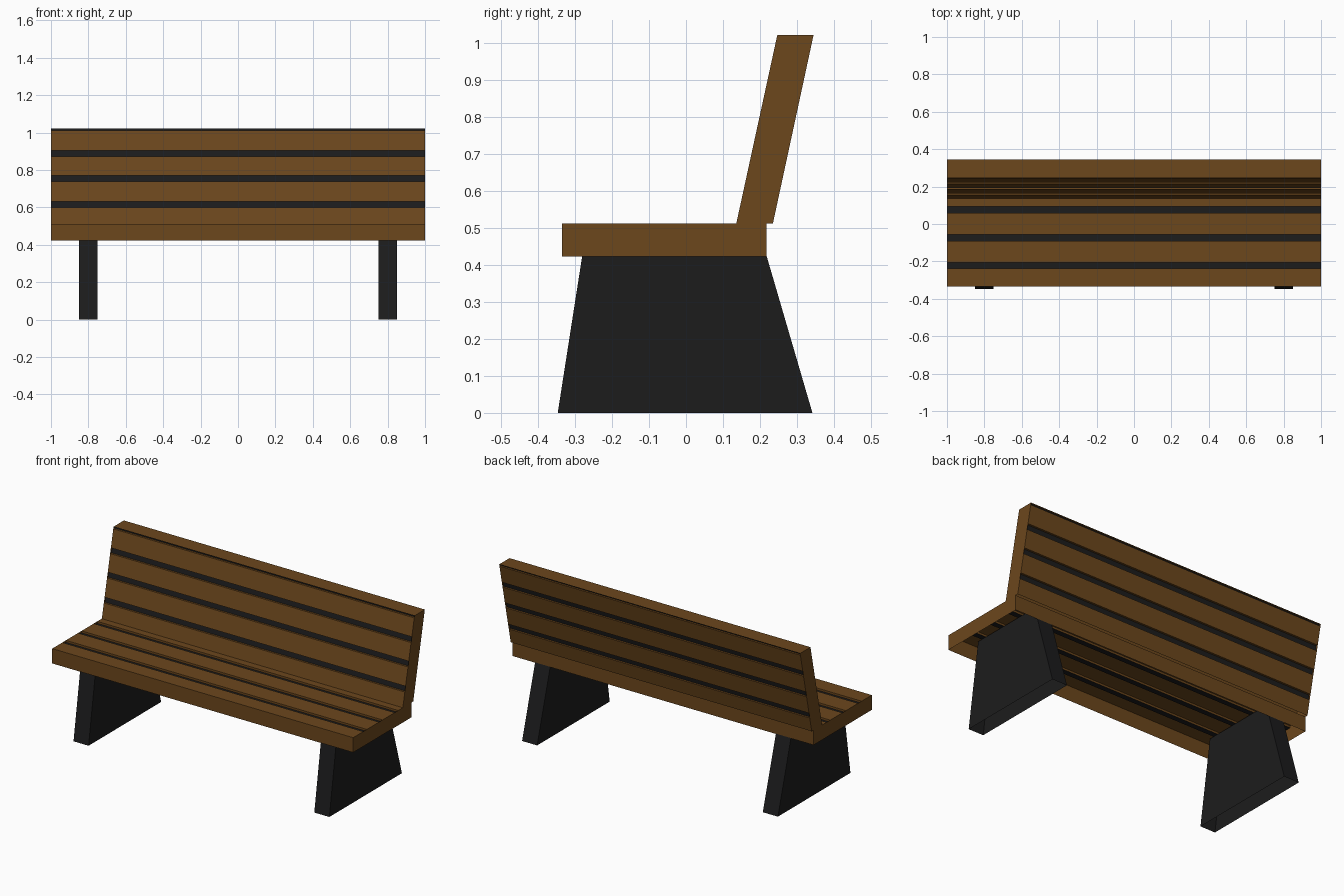
import bpy, bmesh
from mathutils import Vector

if "Cube" in bpy.data.objects:
    bpy.data.objects.remove(bpy.data.objects["Cube"])


def material(name, rgb):
    m = bpy.data.materials.new(name)
    m.diffuse_color = (*rgb, 1)
    m.use_nodes = True
    m.node_tree.nodes["Principled BSDF"].inputs["Base Color"].default_value = m.diffuse_color
    return m


WOOD = material("brown wood", (0.150, 0.063, 0.012))
DARK = material("dark metal", (0.0115, 0.0115, 0.012))
DEPTH = 0.012  # how far the gaps between planks are sunk


def strips(p, q, bands, axis, inward):
    """Split edge p-q into (start, end, material) pieces with sunken dark gaps."""
    p, q, inward = Vector(p), Vector(q), Vector(inward) * DEPTH

    def at(level):
        return p.lerp(q, (level - p[axis]) / (q[axis] - p[axis]))

    pieces, last = [], p
    for lo, hi in bands:
        a, b = at(lo), at(hi)
        pieces += [(last, a, 0), (a, a + inward, 0), (a + inward, b + inward, 1)]
        if (b - q).length > 1e-5:
            pieces.append((b + inward, b, 0))
        last = b
    if (last - q).length > 1e-5:
        pieces.append((last, q, 0))
    return pieces


def shell(name, profile, pieces, x0, x1, mats):
    """Sweep (y, z) pieces along x and close both ends with the plain profile."""
    bm = bmesh.new()
    for x in (x0, x1):
        bm.faces.new([bm.verts.new((x, *p)) for p in profile])
    for a, b, index in pieces:
        f = bm.faces.new([bm.verts.new(co) for co in
                          ((x0, *a), (x0, *b), (x1, *b), (x1, *a))])
        f.material_index = index
    bmesh.ops.remove_doubles(bm, verts=bm.verts, dist=1e-5)
    bmesh.ops.recalc_face_normals(bm, faces=bm.faces)
    me = bpy.data.meshes.new(name)
    bm.to_mesh(me)
    bm.free()
    for m in mats:
        me.materials.append(m)
    ob = bpy.data.objects.new(name, me)
    bpy.context.collection.objects.link(ob)


# Seat: hollow tray, open underneath, with sunken gaps along the top
A, B, C, D = (-0.335, 0.423), (-0.335, 0.512), (0.218, 0.512), (0.218, 0.423)
gaps = [(y, y + 0.034) for y in (-0.239, -0.090, 0.059)]
shell("seat", [A, B, C, D],
      [(A, B, 0), (C, D, 0)] + strips(B, C, gaps, 0, (0, -1)),
      -1, 1, (WOOD, DARK))

# Backrest: leaning hollow box, open at the bottom, gaps on front and back
A, B, C, D = (0.136, 0.512), (0.247, 1.022), (0.345, 1.022), (0.235, 0.512)
gaps = [(0.599, 0.631), (0.738, 0.770), (0.873, 0.905), (1.010, 1.022)]
shell("backrest", [A, B, C, D],
      [(B, C, 0)] + strips(A, B, gaps, 1, (1, 0)) + strips(D, C, gaps, 1, (-1, 0)),
      -1, 1, (WOOD, DARK))

# Legs: tapered, open underneath, reaching up inside the seat
A, B, C, D = (-0.347, 0), (-0.269, 0.5), (0.196, 0.5), (0.342, 0)
for side, x in (("left", -0.8), ("right", 0.8)):
    shell(side + "_leg", [A, B, C, D], [(A, B, 0), (C, D, 0)],
          x - 0.05, x + 0.05, (DARK,))
